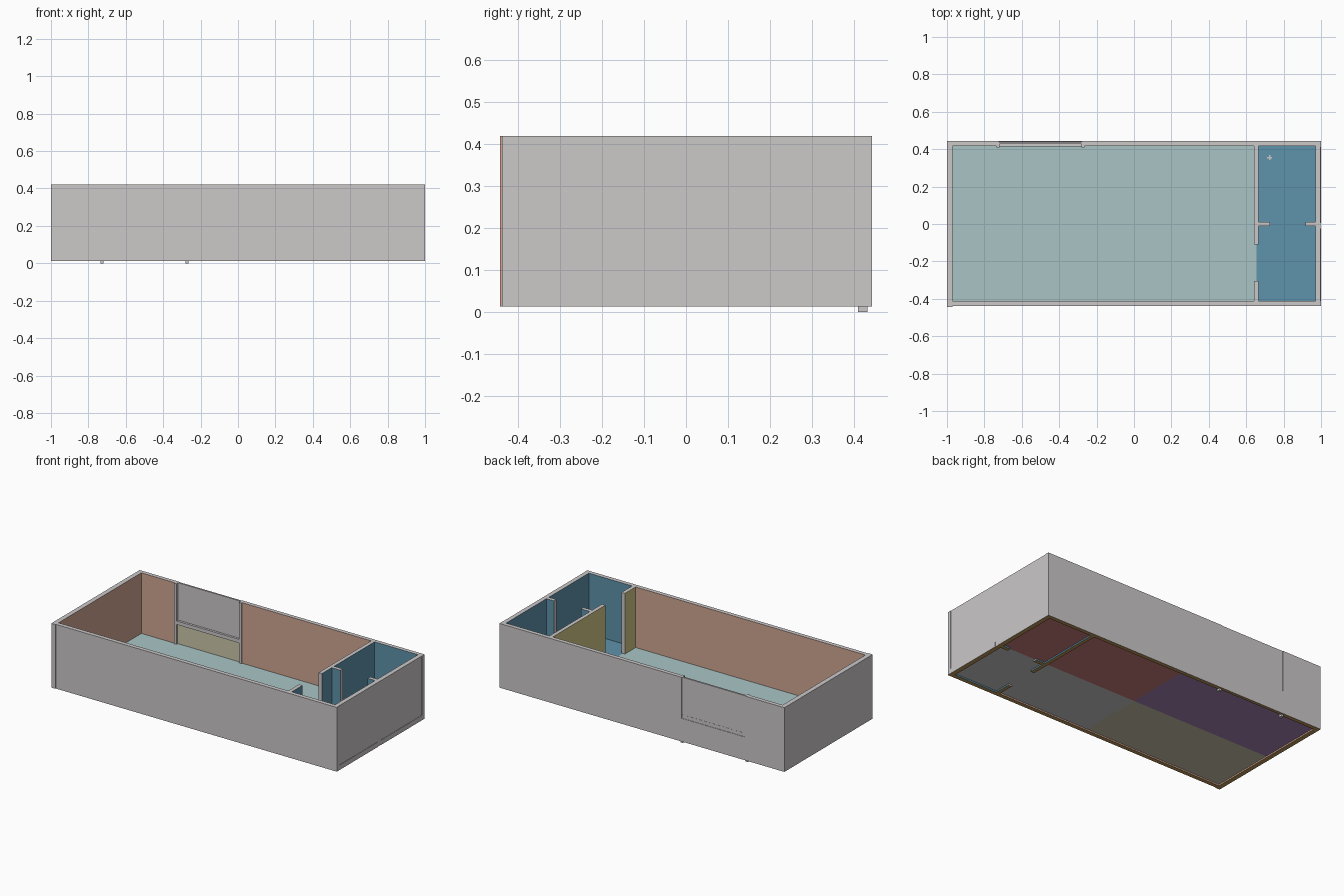
import bpy, bmesh

if "Cube" in bpy.data.objects:
    bpy.data.objects.remove(bpy.data.objects["Cube"])


def mat(name, r, g, b):
    m = bpy.data.materials.new(name)
    lin = [(c / 255 / 12.92) if c < 10 else ((c / 255 + 0.055) / 1.055) ** 2.4 for c in (r, g, b)]
    m.diffuse_color = (*lin, 1)
    m.use_nodes = True
    m.node_tree.nodes["Principled BSDF"].inputs["Base Color"].default_value = m.diffuse_color
    return m


GREY = mat("light_grey", 204, 200, 201)
SALMON = mat("salmon", 208, 165, 146)
OLIVE = mat("olive_yellow", 212, 200, 138)
BEIGE = mat("beige", 204, 199, 170)
TEAL = mat("pale_teal", 170, 197, 197)
BLUE = mat("bath_blue", 95, 146, 170)
RED = mat("dull_red", 200, 122, 122)
PURPLE = mat("mauve", 165, 132, 180)
TAN = mat("tan", 190, 150, 90)


def box(name, x, y, z, base=GREY, **sides):
    """Box from ranges; sides maps a direction (px, nx, py, ny, pz, nz) to a material."""
    bm = bmesh.new()
    bmesh.ops.create_cube(bm, size=1)
    for v in bm.verts:
        v.co = [r[0] if c < 0 else r[1] for c, r in zip(v.co, (x, y, z))]
    bm.normal_update()
    mesh = bpy.data.meshes.new(name)
    mats = [base]
    mesh.materials.append(base)
    for f in bm.faces:
        axis = max(range(3), key=lambda i: abs(f.normal[i]))
        m = sides.get(("p" if f.normal[axis] > 0 else "n") + "xyz"[axis], base)
        if m not in mats:
            mats.append(m)
            mesh.materials.append(m)
        f.material_index = mats.index(m)
    bm.to_mesh(mesh)
    bm.free()
    ob = bpy.data.objects.new(name, mesh)
    bpy.context.collection.objects.link(ob)
    return ob


XI, YB, YF = 0.97, 0.417, -0.412     # inner faces of the outer walls
Y0, Y1 = -0.4425, 0.4425             # outer faces
Z = (0.013, 0.42)                    # wall height
PX = (0.642, 0.666)                  # partition thickness
FLOOR = 0.036
W0, W1 = -0.722, -0.28               # window opening
SILL = 0.183

# Outer walls, split where the room colour changes
box("left_wall", (-1, -XI), (Y0, Y1), Z, px=SALMON, nz=TAN)
box("right_wall", (XI, 0.998), (Y0 + 0.004, Y1), Z, nx=BLUE, nz=TAN)
box("front_wall_main", (-XI, PX[0]), (Y0 + 0.004, YF), Z, py=SALMON, nz=TAN)
box("front_wall_bath", (PX[0], XI), (Y0 + 0.004, YF), Z, py=BLUE, nz=TAN)
box("back_wall_left", (-XI, W0), (YB, Y1), Z, ny=SALMON, nz=TAN)
box("back_wall_middle", (W1, PX[0]), (YB, Y1), Z, ny=SALMON, nz=TAN)
box("back_wall_bath", (PX[0], XI), (YB, Y1), Z, ny=BLUE, nz=TAN)

# Thin raised border on the right end
box("end_border_front", (0.998, 1), (Y0 + 0.004, -0.413), Z)
box("end_border_back", (0.998, 1), (0.413, Y1), Z)
box("end_border_bottom_front", (0.998, 1), (-0.413, -0.025), (Z[0], 0.044))
box("end_border_bottom_back", (0.998, 1), (0.006, 0.413), (Z[0], 0.044))

# Window bay: low wall, sill, pane and two jambs
box("under_window_wall", (W0, W1), (YB + 0.006, Y1), (Z[0], 0.16), ny=BEIGE, nz=TAN)
box("window_sill", (W0, W1), (0.414, 0.440), (0.16, SILL))
box("window_pane", (W0, W1), (0.428, 0.439), (SILL, Z[1]))
for side, x in (("left", W0), ("right", W1 + 0.014)):
    box("window_jamb_" + side, (x - 0.014, x + 0.002), (0.41, 0.432), (0, Z[1]))

# Partition with a doorway
for name, y in (("back", (-0.11, YB)), ("front", (YF, -0.305))):
    box("partition_" + name, PX, y, Z, nx=OLIVE, px=BLUE, nz=TAN)

# Cross wall stubs between the two small rooms
for name, x in (("inner", (PX[1], 0.728)), ("outer", (0.918, XI))):
    box("cross_wall_" + name, x, (-0.012, 0.012), Z, py=BLUE, ny=BLUE, nz=TAN)

# Base panels, one colour for each quarter
for name, x, y, m in (("back_right", (0, XI), (0, YB), RED),
                      ("back_left", (-XI, 0), (0, YB), PURPLE),
                      ("front_left", (-XI, 0), (YF, 0), BEIGE),
                      ("front_right", (0, XI), (YF, 0), GREY)):
    box("base_panel_" + name, x, y, (0.022, 0.029), m)

# Room floors
box("main_floor", (-XI, 0.655), (YF, YB + 0.006), (0.029, FLOOR), TEAL)
box("bath_floor", (0.655, XI), (YF, YB), (0.029, FLOOR), BLUE)

# Small floor drain
for i, (w, d) in enumerate(((0.014, 0.004), (0.004, 0.014))):
    box(f"floor_drain_{i + 1}", (0.725 - w, 0.725 + w), (0.355 - d, 0.355 + d),
        (FLOOR, FLOOR + 0.003 + 0.001 * i))
